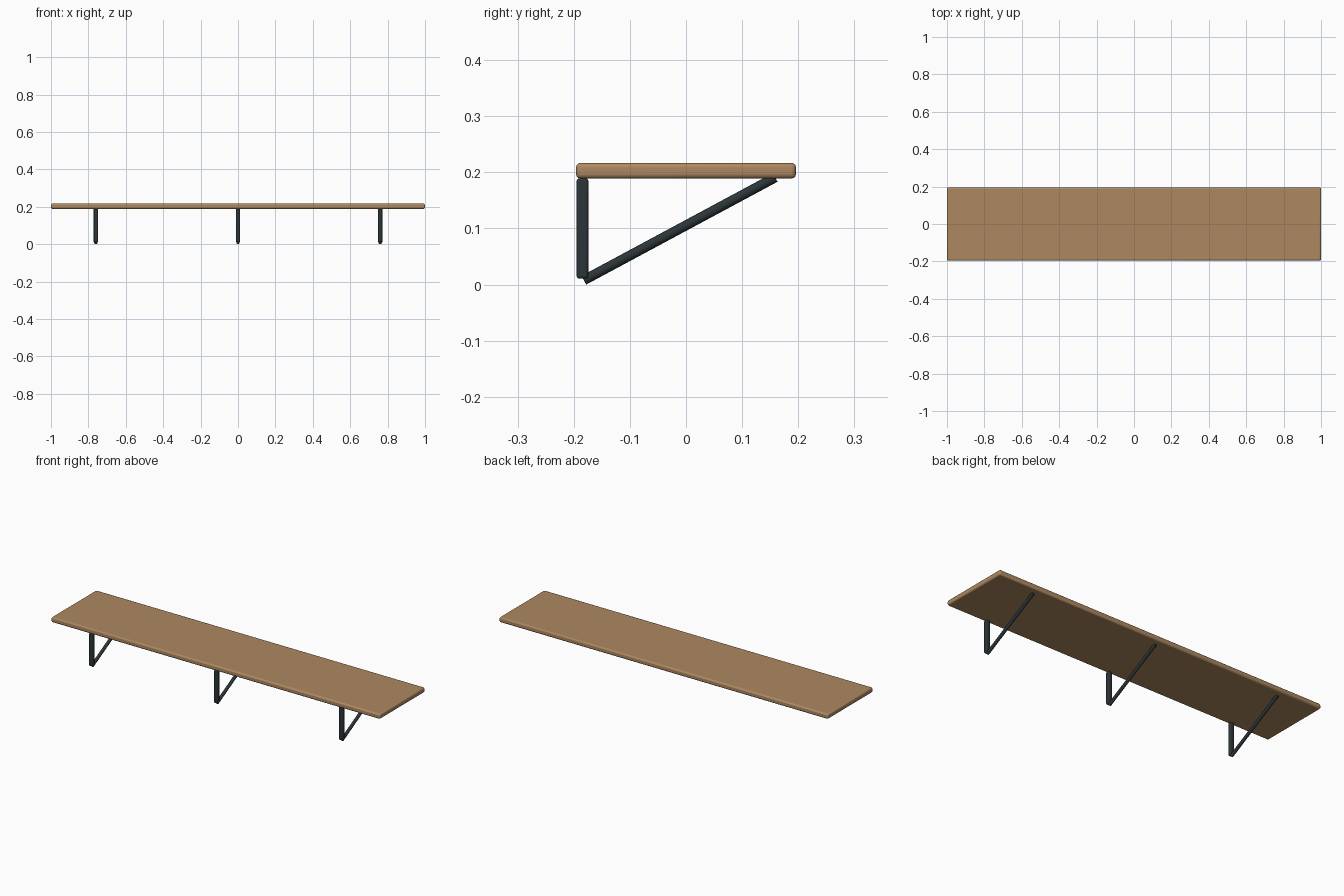
import bpy
from mathutils import Vector

if "Cube" in bpy.data.objects:
    bpy.data.objects.remove(bpy.data.objects["Cube"])


def material(name, rgb):
    m = bpy.data.materials.new(name)
    m.diffuse_color = (*rgb, 1)
    m.use_nodes = True
    m.node_tree.nodes["Principled BSDF"].inputs["Base Color"].default_value = m.diffuse_color
    return m


wood = material("wood", (0.42, 0.25, 0.12))
iron = material("dark_iron", (0.025, 0.035, 0.04))


def finish(ob, name, mat):
    ob.name = name
    ob.data.materials.append(mat)
    bpy.ops.object.shade_smooth_by_angle()


def rounded_box(name, center, size, radius, mat):
    bpy.ops.mesh.primitive_cube_add(size=1, location=center)
    ob = bpy.context.object
    ob.scale = size
    bpy.ops.object.transform_apply(location=False, rotation=False, scale=True)
    bev = ob.modifiers.new("rounded_edges", 'BEVEL')
    bev.width = radius
    bev.segments = 3
    finish(ob, name, mat)


def rod(name, a, b, radius, mat):
    a, b = Vector(a), Vector(b)
    bpy.ops.mesh.primitive_cylinder_add(
        vertices=16, radius=radius, depth=(b - a).length, location=(a + b) / 2,
        rotation=(b - a).to_track_quat('Z', 'Y').to_euler())
    finish(bpy.context.object, name, mat)


# Shelf board
rounded_box("shelf_board", (0, 0, 0.203), (2.0, 0.392, 0.028), 0.008, wood)

# Three brackets: upright bar plus diagonal brace
for side, x in (("left", -0.76), ("middle", 0), ("right", 0.76)):
    rounded_box(f"{side}_upright", (x, -0.1845, 0.1), (0.024, 0.021, 0.179), 0.005, iron)
    rod(f"{side}_brace", (x, -0.182, 0.0078), (x, 0.159, 0.191), 0.0088, iron)
